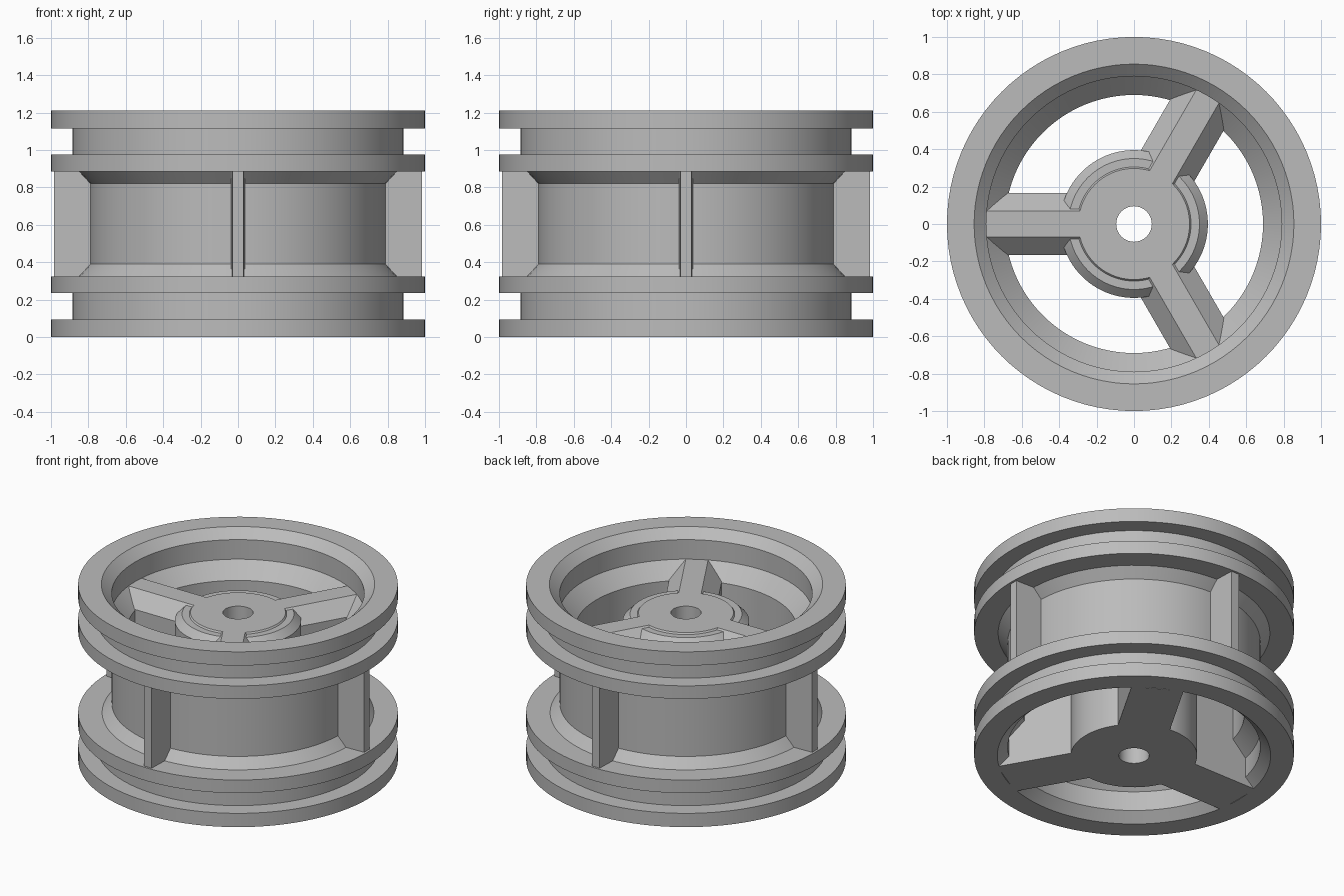
import bpy, bmesh, math
from mathutils import Matrix

cube = bpy.data.objects.get("Cube")
if cube:
    bpy.data.objects.remove(cube, do_unlink=True)

HEIGHT = 1.21
TOP = 1.015

grey = bpy.data.materials.new("light_grey")
grey.use_nodes = True
grey.diffuse_color = (0.5, 0.5, 0.5, 1)
grey.node_tree.nodes["Principled BSDF"].inputs["Base Color"].default_value = (0.5, 0.5, 0.5, 1)


def finish(name, bm):
    bmesh.ops.recalc_face_normals(bm, faces=bm.faces)
    mesh = bpy.data.meshes.new(name)
    bm.to_mesh(mesh)
    bm.free()
    mesh.materials.append(grey)
    obj = bpy.data.objects.new(name, mesh)
    bpy.context.collection.objects.link(obj)
    bpy.ops.object.select_all(action='DESELECT')
    obj.select_set(True)
    bpy.context.view_layer.objects.active = obj
    bpy.ops.object.shade_smooth_by_angle(angle=math.radians(25))
    return obj


def lathe(name, profile, steps=96):
    """Spin a closed (radius, z) profile around z."""
    bm = bmesh.new()
    rings = []
    for i in range(steps):
        a = math.tau * i / steps
        rings.append([bm.verts.new((r * math.cos(a), r * math.sin(a), z)) for r, z in profile])
    n = len(profile)
    for i in range(steps):
        a, b = rings[i], rings[(i + 1) % steps]
        for j in range(n):
            k = (j + 1) % n
            bm.faces.new((a[j], b[j], b[k], a[k]))
    return finish(name, bm)


def stack(name, levels, angle):
    """Loft quads (one list of four xyz corners per level), turned about z."""
    bm = bmesh.new()
    loops = [[bm.verts.new(p) for p in quad] for quad in levels]
    for a, b in zip(loops, loops[1:]):
        for j in range(4):
            k = (j + 1) % 4
            bm.faces.new((a[j], a[k], b[k], b[j]))
    bm.faces.new(loops[0])
    bm.faces.new(loops[-1])
    bmesh.ops.transform(bm, matrix=Matrix.Rotation(angle, 4, 'Z'), verts=bm.verts)
    return finish(name, bm)


# Rim: lower half of the section, mirrored about the middle height
outer = [(1, 0), (1, 0.095), (0.885, 0.095), (0.885, 0.235), (1, 0.235),
         (1, 0.325), (0.85, 0.325), (0.79, 0.39)]
inner = [(0.69, 0.295), (0.79, 0.195), (0.79, 0.06), (0.855, 0)]


def flip(points):
    return [(r, HEIGHT - z) for r, z in reversed(points)]


lathe("rim", outer + flip(outer) + flip(inner) + inner)

# Hub with a through bore, a slightly sunken collar and a bevelled edge
lathe("hub", [(0.095, 0), (0.395, 0), (0.395, TOP - 0.055), (0.35, TOP - 0.01),
              (0.305, TOP - 0.01), (0.297, TOP), (0.095, TOP)])

# Three spokes with bevelled tops, ends buried in the rim wall
spoke_levels = [(0, 0.165, 0.85), (0.07, 0.165, 0.85), (0.3, 0.165, 0.75),
                (0.92, 0.165, 0.76), (TOP, 0.07, 0.82)]
for i in range(3):
    quads = [[(0.285, -w, z), (end, -w, z), (end, w, z), (0.285, w, z)]
             for z, w, end in spoke_levels]
    stack(f"spoke_{i + 1}", quads, math.pi / 3 + i * math.tau / 3)

# Four outer ribs between the inner flanges, slightly drafted
for i in range(4):
    quads = [[(0.76, -0.038, z), (0.985, -0.03, z), (0.985, 0.03, z), (0.76, 0.038, z)]
             for z in (0.32, HEIGHT - 0.32)]
    stack(f"rib_{i + 1}", quads, i * math.tau / 4)
